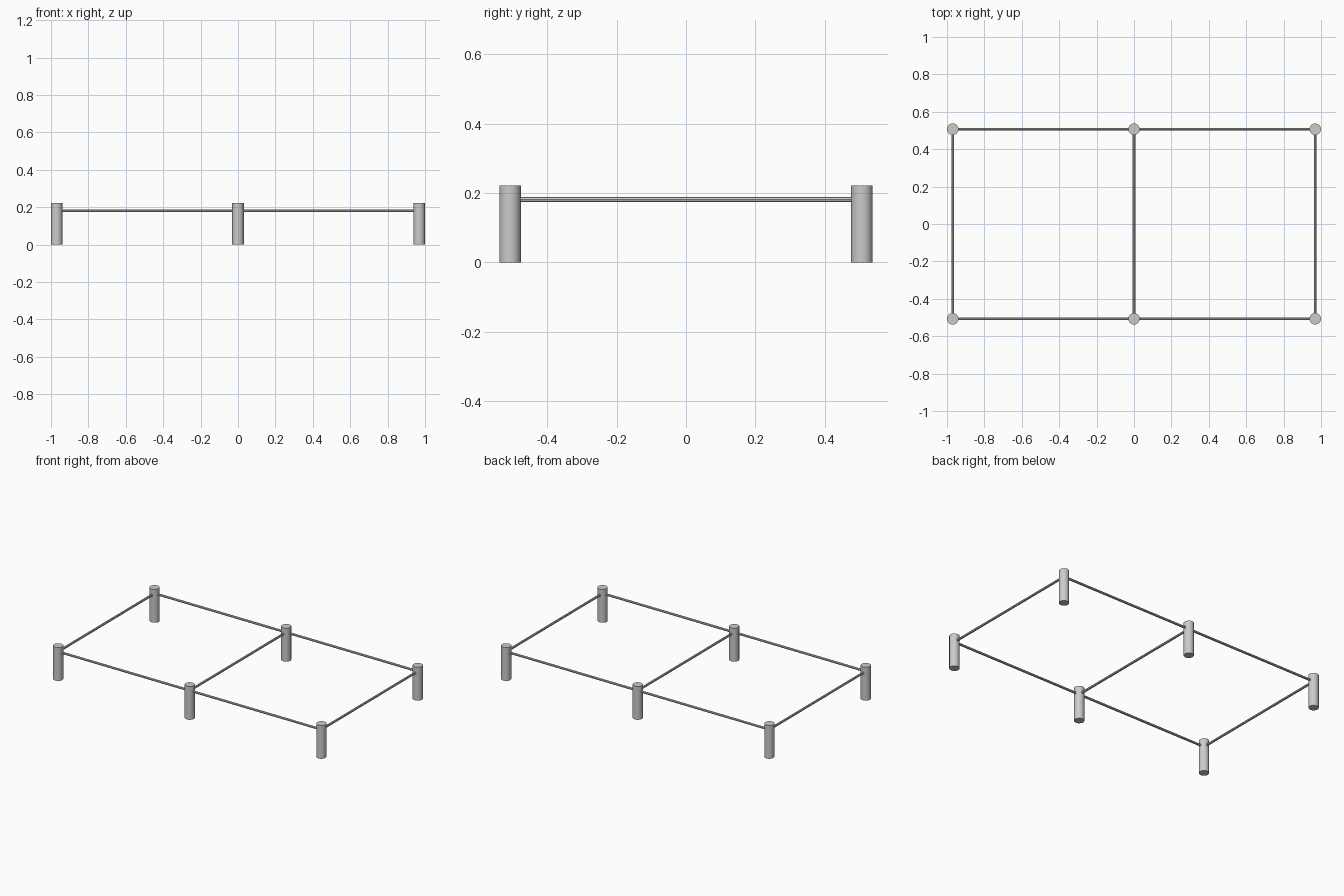
import bpy
from mathutils import Vector

if "Cube" in bpy.data.objects:
    bpy.data.objects.remove(bpy.data.objects["Cube"])

X, Y = 0.969, 0.507          # post centre offsets
POST_R, POST_H = 0.031, 0.222
RAIL_R, RAIL_Z = 0.0075, 0.181


def rod(name, a, b, radius, sides):
    """Capped cylinder running from point a to point b."""
    a, b = Vector(a), Vector(b)
    d = b - a
    bpy.ops.mesh.primitive_cylinder_add(
        vertices=sides, radius=radius, depth=d.length, location=(a + b) / 2,
        rotation=d.to_track_quat('Z', 'Y').to_euler())
    ob = bpy.context.object
    ob.name = name
    bpy.ops.object.shade_smooth_by_angle()
    return ob


# Six upright posts
for side, y in (("front", -Y), ("back", Y)):
    for place, x in (("left", -X), ("middle", 0), ("right", X)):
        rod(f"{side}_{place}_post", (x, y, 0), (x, y, POST_H), POST_R, 16)

# Long rails between neighbouring posts
for side, y in (("front", -Y), ("back", Y)):
    rod(f"{side}_left_rail", (-X, y, RAIL_Z), (0, y, RAIL_Z), RAIL_R, 8)
    rod(f"{side}_right_rail", (0, y, RAIL_Z), (X, y, RAIL_Z), RAIL_R, 8)

# Cross rails from front to back
for place, x in (("left", -X), ("middle", 0), ("right", X)):
    rod(f"{place}_cross_rail", (x, -Y, RAIL_Z), (x, Y, RAIL_Z), RAIL_R, 8)
